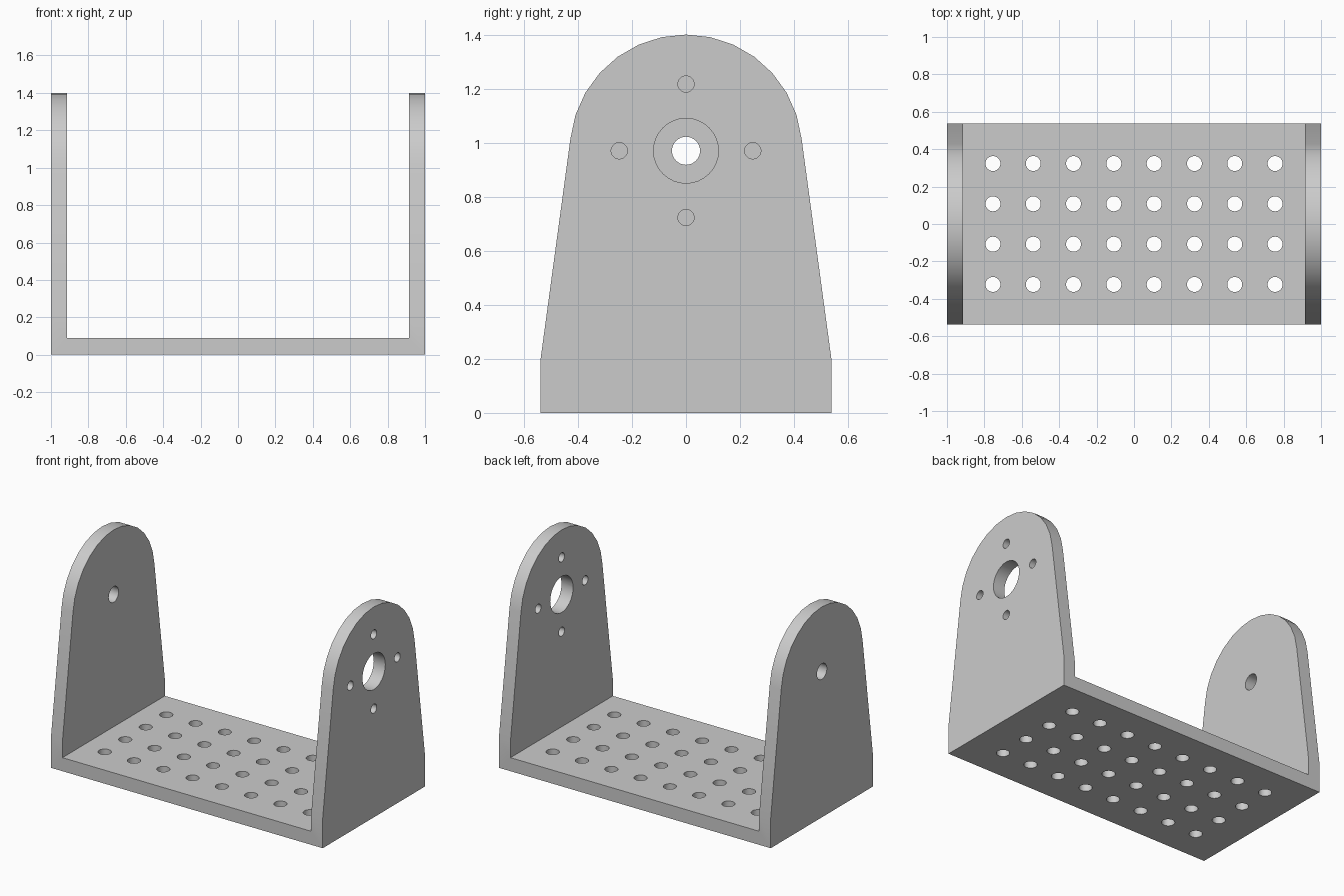
import bpy, bmesh, math
from mathutils import Matrix, Vector

cube = bpy.data.objects.get("Cube")
if cube:
    bpy.data.objects.remove(cube, do_unlink=True)

HALF_X, HALF_Y = 1.0, 0.538
WALL, FLOOR = 0.085, 0.09
AXLE_Z, ARC_R = 0.97, 0.43
PITCH = 0.2155


def make_object(name, bm):
    bmesh.ops.recalc_face_normals(bm, faces=bm.faces[:])
    mesh = bpy.data.meshes.new(name)
    bm.to_mesh(mesh)
    bm.free()
    obj = bpy.data.objects.new(name, mesh)
    bpy.context.collection.objects.link(obj)
    return obj


def add_drill(bm, center, radius, axis):
    turn = Matrix.Rotation(math.pi / 2, 4, 'Y') if axis == 'X' else Matrix()
    bmesh.ops.create_cone(bm, cap_ends=True, segments=32, radius1=radius, radius2=radius,
                          depth=0.3, matrix=Matrix.Translation(center) @ turn)


def cut(target, cutter):
    cutter.hide_render = True
    mod = target.modifiers.new("Cut", 'BOOLEAN')
    mod.operation = 'DIFFERENCE'
    mod.solver = 'EXACT'
    mod.object = cutter
    bpy.context.view_layer.objects.active = target
    bpy.ops.object.modifier_apply(modifier=mod.name)
    bpy.data.objects.remove(cutter, do_unlink=True)


# Solid with the tapered, round-topped side profile
arc = [math.radians(a) for a in range(6, 175, 12)]
profile = [(-HALF_Y, 0.2), (-HALF_Y, 0), (HALF_Y, 0), (HALF_Y, 0.2)]
profile += [(ARC_R * math.cos(a), AXLE_Z + ARC_R * math.sin(a)) for a in arc]
bm = bmesh.new()
side = bm.faces.new([bm.verts.new((-HALF_X, y, z)) for y, z in profile])
sweep = bmesh.ops.extrude_face_region(bm, geom=[side])
verts = [v for v in sweep["geom"] if isinstance(v, bmesh.types.BMVert)]
bmesh.ops.translate(bm, vec=Vector((2 * HALF_X, 0, 0)), verts=verts)
bracket = make_object("u_bracket", bm)

# Open space between the two side walls
bm = bmesh.new()
size = Vector((2 * (HALF_X - WALL), 2, 2))
bmesh.ops.create_cube(bm, size=1, matrix=Matrix.Translation((0, 0, FLOOR + 1)) @ Matrix.Diagonal(size).to_4x4())
cut(bracket, make_object("inner_space_cutter", bm))

# Floor hole grid, axle holes and the ring of screw holes
bm = bmesh.new()
for i in range(8):
    for j in range(4):
        add_drill(bm, ((i - 3.5) * PITCH, (j - 1.5) * PITCH, FLOOR / 2), 0.04, 'Z')
add_drill(bm, (-HALF_X, 0, AXLE_Z), 0.052, 'X')
add_drill(bm, (HALF_X, 0, AXLE_Z), 0.12, 'X')
for k in range(4):
    a = k * math.pi / 2
    add_drill(bm, (HALF_X, 0.247 * math.cos(a), AXLE_Z + 0.247 * math.sin(a)), 0.03, 'X')
cut(bracket, make_object("hole_cutter", bm))

# Plain grey finish
grey = bpy.data.materials.new("light_grey")
grey.use_nodes = True
color = (0.6, 0.6, 0.6, 1)
grey.diffuse_color = color
grey.node_tree.nodes["Principled BSDF"].inputs["Base Color"].default_value = color
bracket.data.materials.clear()
bracket.data.materials.append(grey)

bpy.ops.object.select_all(action='DESELECT')
bracket.select_set(True)
bpy.context.view_layer.objects.active = bracket
bpy.ops.object.shade_smooth_by_angle(angle=math.radians(30))
